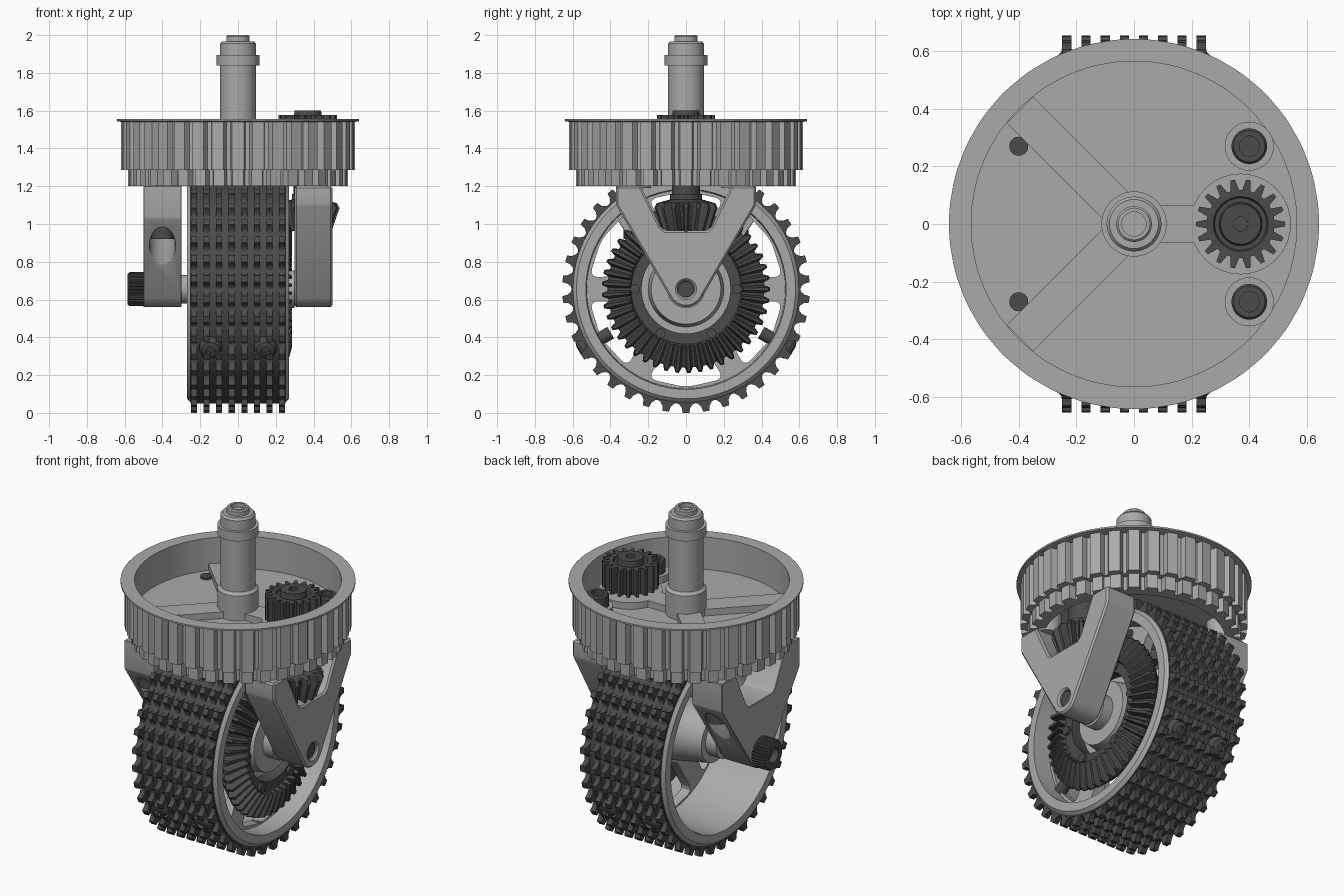
import bpy, bmesh
from math import sin, cos, pi, radians
from mathutils import Vector

if "Cube" in bpy.data.objects:
    bpy.data.objects.remove(bpy.data.objects["Cube"])

DARK = bpy.data.materials.new("dark_steel")
DARK.diffuse_color = (0.07, 0.07, 0.07, 1)
DARK.use_nodes = True
DARK.node_tree.nodes["Principled BSDF"].inputs["Base Color"].default_value = DARK.diffuse_color
GREY = bpy.data.materials.new("grey_metal")
GREY.diffuse_color = (0.4, 0.4, 0.4, 1)
GREY.use_nodes = True
GREY.node_tree.nodes["Principled BSDF"].inputs["Base Color"].default_value = GREY.diffuse_color
HUB = 0.655                      # wheel axle height
PLAIN = [(0, 0)]
GEAR = [(-.36, 0), (-.14, 1), (.14, 1), (.36, 0)]
LUG = [(-.5, 0), (-.36, .1), (-.22, .45), (-.16, 1), (.16, 1), (.22, .45), (.36, .1)]
BELT = [(-.4, 0), (-.35, .45), (-.29, 1), (.29, 1), (.35, .45), (.4, 0)]


def finish(bm, name, mat, loc=(0, 0, 0)):
    bmesh.ops.remove_doubles(bm, verts=bm.verts, dist=1e-5)
    bmesh.ops.recalc_face_normals(bm, faces=bm.faces)
    me = bpy.data.meshes.new(name)
    bm.to_mesh(me)
    bm.free()
    me.materials.append(mat)
    ob = bpy.data.objects.new(name, me)
    ob.location = loc
    bpy.context.collection.objects.link(ob)
    smooth(me)
    return ob


def smooth(me):
    me.polygons.foreach_set("use_smooth", [True] * len(me.polygons))
    me.set_sharp_from_angle(angle=radians(30))


def turn(name, sections, mat=GREY, n=48, tooth=PLAIN, axis="Z", loc=(0, 0, 0), phase=0.0, ring=False):
    """Revolve (r, h) points; a (root r, root h, tip r, tip h) point carries teeth."""
    bm = bmesh.new()
    loops = []
    for s in sections:
        s = s if len(s) == 4 else s + s
        loop = []
        for i in range(n):
            for f, k in tooth:
                a = phase + 2 * pi * (i + f) / n
                r, h = s[0] + (s[2] - s[0]) * k, s[1] + (s[3] - s[1]) * k
                p = (r * cos(a), r * sin(a), h) if axis == "Z" else (h, r * cos(a), r * sin(a))
                loop.append(bm.verts.new(p))
        loops.append(loop)
    pairs = list(zip(loops, loops[1:])) + ([(loops[-1], loops[0])] if ring else [])
    m = len(loops[0])
    for a, b in pairs:
        for i in range(m):
            j = (i + 1) % m
            bm.faces.new((a[i], a[j], b[j], b[i]))
    return finish(bm, name, mat, loc)


def rod(name, r, lo, hi, mat=GREY, axis="Z", loc=(0, 0, 0), n=32):
    return turn(name, [(0, lo), (r, lo), (r, hi), (0, hi)], mat, n, axis=axis, loc=loc)


def prism(name, pts, lo, hi, mat=GREY, round_by=0.0):
    """Extrude a (y, z) outline along x."""
    bm = bmesh.new()
    f = bm.faces.new([bm.verts.new((lo, y, z)) for y, z in pts])
    if round_by:
        bmesh.ops.bevel(bm, geom=list(bm.verts), offset=round_by, segments=4, profile=0.5, affect="VERTICES")
    ext = bmesh.ops.extrude_face_region(bm, geom=list(bm.faces))
    bmesh.ops.translate(bm, vec=(hi - lo, 0, 0), verts=[v for v in ext["geom"] if isinstance(v, bmesh.types.BMVert)])
    return finish(bm, name, mat)


def cut(ob, cutters, bevel=0.0):
    """Boolean the cutters away, bevel, then bake the result."""
    for c in cutters:
        c.hide_render = True
        m = ob.modifiers.new("cut", "BOOLEAN")
        m.operation, m.object, m.solver = "DIFFERENCE", c, "EXACT"
    if bevel:
        m = ob.modifiers.new("edge", "BEVEL")
        m.width, m.segments, m.limit_method = bevel, 1, "ANGLE"
    dg = bpy.context.evaluated_depsgraph_get()
    me = bpy.data.meshes.new_from_object(ob.evaluated_get(dg))
    ob.modifiers.clear()
    ob.data = me
    smooth(me)
    for c in cutters:
        bpy.data.objects.remove(c)


# wheel: rim, web and flared hub in one turned profile, six windows cut out
wheel = turn("wheel_rim", [(.04, -.27), (.1, -.27), (.1, -.2), (.14, -.2), (.19, .08), (.22, .1), (.52, .1),
                           (.525, -.25), (.53, -.27), (.58, -.27), (.6, -.25), (.6, .25), (.58, .27),
                           (.53, .27), (.525, .16), (.2, .16), (.185, .235), (.1, .235), (.1, .3), (.04, .3)],
             n=72, axis="X", ring=True, loc=(0, 0, HUB))
windows = []
for i in range(6):
    a0 = radians(30 + 60 * i)
    pts = [(r * cos(a0 + radians(d)), HUB + r * sin(a0 + radians(d)))
           for r, d in ((.24, -12), (.515, -23), (.52, 0), (.515, 23), (.24, 12))]
    windows.append(prism("window_cutter", pts, .05, .21, round_by=.045))
cut(wheel, windows)

# tread: base band with eight rings of scalloped lugs
turn("tread_band", [(.585, -.252), (.606, -.252), (.606, .252), (.585, .252)], DARK, 76, axis="X", ring=True, loc=(0, 0, HUB))
for i in range(8):
    x = -.233 + .0666 * i
    turn("tread_lugs", [(.59, x - .016), (.605, x - .016, HUB, x - .016), (.605, x + .016, HUB, x + .016), (.59, x + .016)],
         DARK, 38, LUG, "X", (0, 0, HUB), -pi / 2, True)

# tread screws, three pairs around the rim
for deg in (90, 210, 330):
    d = Vector((0, cos(radians(deg)), sin(radians(deg))))
    for x in (-.145, .145):
        s = turn("tread_screw", [(0, .46), (.035, .46), (.035, .6), (.06, .6), (.06, .628), (.048, .648),
                                 (.025, .655), (.025, .635), (0, .635)], DARK, 20, loc=(x, 0, HUB))
        s.rotation_mode = "QUATERNION"
        s.rotation_quaternion = d.to_track_quat("Z", "Y")

# large bevel gear on the wheel with six bolts
turn("bevel_gear", [(.235, .16), (.4, .16), (.415, .2, .445, .215), (.413, .21, .437, .25),
                    (.295, .25, .303, .287), (.29, .245), (.235, .245)],
     DARK, 45, GEAR, "X", (0, 0, HUB), ring=True)
for i in range(6):
    a = pi / 3 * i
    rod("gear_bolt", .026, .15, .262, DARK, "X", (0, .27 * cos(a), HUB + .27 * sin(a)), 16)

# axle with knurled bolt head
rod("axle", .042, -.52, .485, DARK, "X", (0, 0, HUB))
turn("axle_bolt_head", [(0, -.5), (.084, -.5, .09, -.5), (.084, -.575, .09, -.575), (.08, -.585),
                        (.045, -.585), (.045, -.545), (0, -.545)], DARK, 30, GEAR, "X", (0, 0, HUB))
turn("axle_spacer", [(.04, -.31), (.075, -.31), (.075, -.26), (.04, -.26)], axis="X", ring=True, loc=(0, 0, HUB))


# forks: Y-shaped plates with a rounded foot, the left one carrying screw pockets
def fork(name, lo, hi, shoulder, cutters):
    foot = [(.095 * cos(radians(d)), HUB + .095 * sin(radians(d))) for d in range(-30, -151, -12)]
    pts = [(.24, 1.2), (.37, 1.2), (.37, shoulder)] + foot + [(-.37, shoulder), (-.37, 1.2), (-.24, 1.2),
                                                              (-.135, .985), (-.11, .965), (.11, .965), (.135, .985)]
    cut(prism(name, pts, lo, hi), cutters, .01)


fork("right_fork", .3, .5, 1.1, [rod("axle_cutter", .046, .45, .6, axis="X", loc=(0, 0, HUB))])
fork("left_fork", -.5, -.3, 1.03, [rod("pocket_cutter", .067, .7, 1.0, loc=(-.4, y, 0)) for y in (-.27, .27)])
for y in (-.27, .27):
    for x in (-.4, .4):
        rod("fork_boss", .085, 1.19, 1.34, loc=(x, y, 0))
    # left screws enter from below, right ones from above
    turn("left_fork_screw", [(0, .945), (.03, .945), (.03, .92), (.06, .92), (.06, .998), (.033, .998),
                             (.033, 1.372), (0, 1.372)], DARK, 24, loc=(-.4, y, 0))
    turn("right_fork_screw", [(0, 1.2), (.033, 1.2), (.033, 1.4), (.062, 1.4), (.062, 1.465), (.055, 1.475),
                              (.035, 1.475), (.035, 1.44), (0, 1.44)], DARK, 24, loc=(.4, y, 0))

# toothed belt pulley: open dish above, wheel cavity below
turn("belt_pulley", [(0, 1.33), (.5, 1.33), (.5, 1.2), (.545, 1.2, .582, 1.2), (.545, 1.285, .582, 1.285),
                     (.585, 1.285, .62, 1.285), (.585, 1.54, .62, 1.54), (.642, 1.545), (.642, 1.555),
                     (.565, 1.555), (.565, 1.36), (0, 1.36)], n=36, tooth=BELT)

# raised ribs and bosses on the dish floor
for deg in (135, 225, 0):
    length = .56 if deg else .4
    bm = bmesh.new()
    bmesh.ops.create_cube(bm, size=1)
    for v in bm.verts:
        v.co = ((v.co.x + .5) * length, v.co.y * .13, 1.375 + v.co.z * .05)
    finish(bm, "floor_rib", GREY).rotation_euler.z = radians(deg)
rod("gear_pad", .175, 1.35, 1.4, loc=(.37, 0, 0))
for y in (-.27, .27):
    rod("screw_pad", .085, 1.35, 1.4, loc=(.4, y, 0))

# central stepped post with a bored tip
turn("steering_post", [(0, 1.35), (.112, 1.35), (.112, 1.51), (.095, 1.525), (.095, 1.84), (.113, 1.84), (.113, 1.895),
                       (.095, 1.895), (.095, 1.955), (.085, 1.967), (.062, 1.967), (.062, 1.993), (.055, 2.0),
                       (.042, 2.0), (.042, 1.975), (0, 1.975)])

# drive pinion train: spur gear above, shaft, bevel pinion below
AX = (.37, 0, 0)
turn("spur_gear", [(0, 1.42), (.07, 1.42), (.118, 1.42, .155, 1.42), (.118, 1.578, .155, 1.578), (.095, 1.578),
                   (.09, 1.565), (.075, 1.565), (.07, 1.6), (.025, 1.6), (.025, 1.57), (0, 1.57)], DARK, 18, GEAR, loc=AX)
rod("pinion_shaft", .075, 1.1, 1.43, DARK, loc=AX)
turn("bevel_pinion", [(0, .965), (.07, .965), (.085, .97, .125, .96), (.125, 1.1, .168, 1.085),
                      (.12, 1.115, .155, 1.11), (.085, 1.13), (.085, 1.16), (0, 1.16)], DARK, 15, GEAR, loc=AX)
